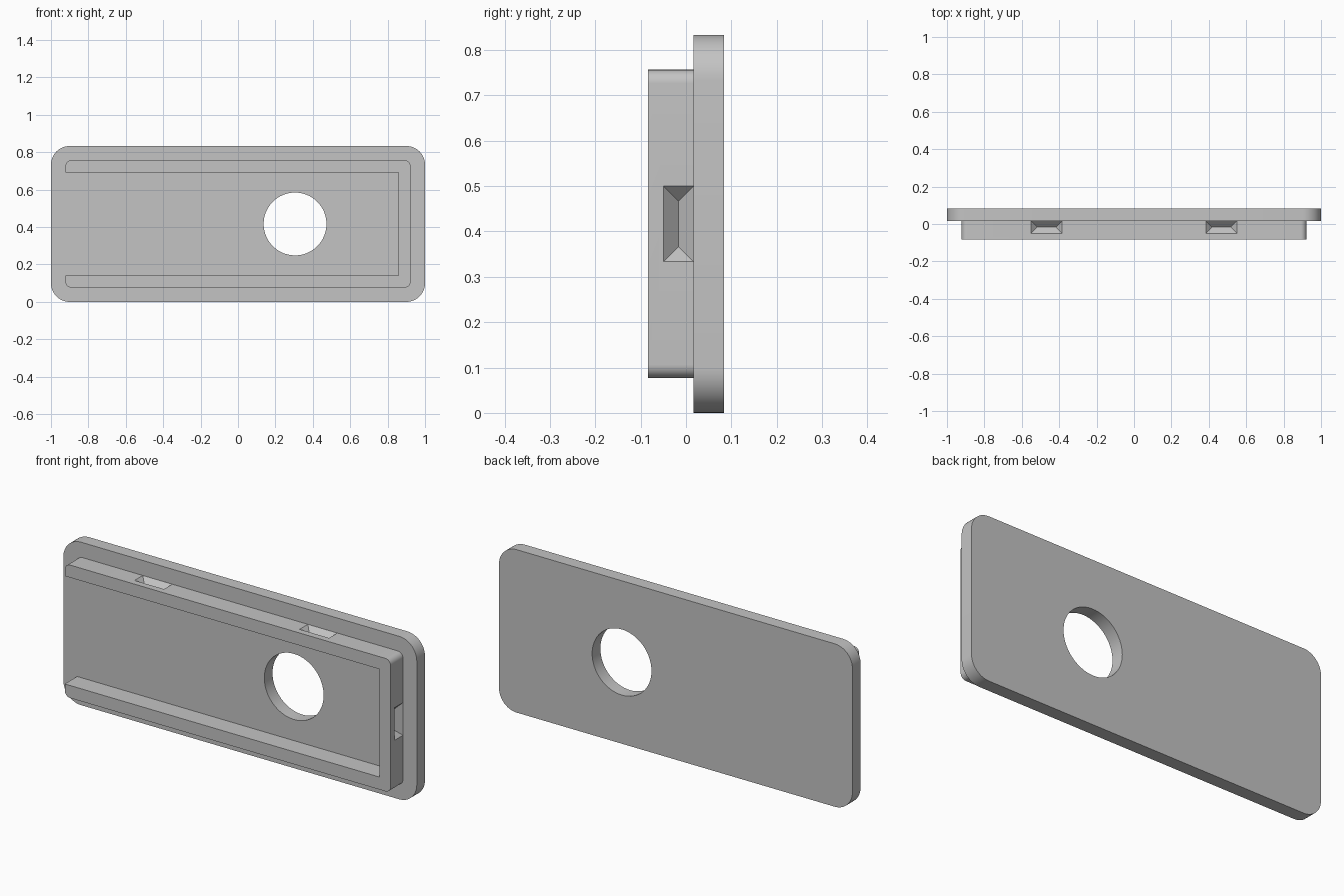
import bpy, bmesh, math
from mathutils import Matrix, Vector

if "Cube" in bpy.data.objects:
    bpy.data.objects.remove(bpy.data.objects["Cube"], do_unlink=True)

MID = 0.4167           # height of the horizontal centre line
BACK, FACE, FRONT = 0.0833, 0.0167, -0.0833

grey = bpy.data.materials.new("plain grey")
grey.use_nodes = True
colour = (0.55, 0.55, 0.55, 1)
grey.diffuse_color = colour
grey.node_tree.nodes["Principled BSDF"].inputs["Base Color"].default_value = colour


def finish(name, bm):
    bmesh.ops.recalc_face_normals(bm, faces=bm.faces)
    mesh = bpy.data.meshes.new(name)
    bm.to_mesh(mesh)
    bm.free()
    mesh.materials.append(grey)
    obj = bpy.data.objects.new(name, mesh)
    bpy.context.collection.objects.link(obj)
    return obj


def rounded_outline(half_w, half_h, radius, steps=12):
    """Rounded rectangle, starting at the lower left corner, going round by the right."""
    points = []
    for i, (sx, sz) in enumerate([(-1, -1), (1, -1), (1, 1), (-1, 1)]):
        for k in range(steps + 1):
            a = math.pi + (i + k / steps) * math.pi / 2
            points.append((sx * (half_w - radius) + radius * math.cos(a),
                           sz * (half_h - radius) + radius * math.sin(a)))
    return points


def prism(name, outline, y0, y1):
    bm = bmesh.new()
    face = bm.faces.new([bm.verts.new((x, y0, MID + z)) for x, z in outline])
    made = bmesh.ops.extrude_face_region(bm, geom=[face])["geom"]
    bmesh.ops.translate(bm, vec=(0, y1 - y0, 0),
                        verts=[v for v in made if isinstance(v, bmesh.types.BMVert)])
    return finish(name, bm)


def pocket_cutter(position, turn):
    """Hipped wedge pointing down, its sides sloping at 45 degrees."""
    half_len, half_wid, extra = 0.0833, 0.0333, 0.01
    bm = bmesh.new()
    a, b = half_len + extra, half_wid + extra
    rim = [bm.verts.new((x, y, extra)) for x, y in [(-a, -b), (a, -b), (a, b), (-a, b)]]
    left, right = [bm.verts.new((s * (half_len - half_wid), 0, -half_wid)) for s in (-1, 1)]
    for f in (rim, (rim[0], rim[1], right, left), (rim[2], rim[3], left, right),
              (rim[1], rim[2], right), (rim[3], rim[0], left)):
        bm.faces.new(f)
    bm.transform(Matrix.Translation(position) @ Matrix.Rotation(turn, 4, 'Y'))
    return finish("pocket_cutter", bm)


def cut(obj, cutter):
    bpy.context.view_layer.objects.active = obj
    mod = obj.modifiers.new("cut", 'BOOLEAN')
    mod.operation, mod.solver, mod.object = 'DIFFERENCE', 'EXACT', cutter
    bpy.ops.object.modifier_apply(modifier=mod.name)
    bpy.data.objects.remove(cutter, do_unlink=True)


# Back plate with a round through hole
plate = prism("back_plate", rounded_outline(1, MID, 0.1), FACE, BACK)
bm = bmesh.new()
bmesh.ops.create_cone(bm, cap_ends=True, segments=64, radius1=0.168, radius2=0.168, depth=0.4,
                      matrix=Matrix.Translation((0.305, 0, MID)) @ Matrix.Rotation(math.pi / 2, 4, 'X'))
cut(plate, finish("hole_cutter", bm))

# U-shaped rail, open at its right end, slightly sunk into the plate
W, H, IN_X, IN_Z = 0.922, 0.34, 0.858, 0.276
outline = rounded_outline(W, H, 0.03) + [(-W, IN_Z), (IN_X, IN_Z), (IN_X, -IN_Z), (-W, -IN_Z)]
rail = prism("u_rail", outline, FRONT, FACE + 0.003)

# Wedge pockets in the rail's outer walls: two above, two below, one at the closed end
pocket_y = -0.0167
for x in (-0.467, 0.467):
    cut(rail, pocket_cutter(Vector((x, pocket_y, MID + H)), 0))
    cut(rail, pocket_cutter(Vector((x, pocket_y, MID - H)), math.pi))
cut(rail, pocket_cutter(Vector((W, pocket_y, MID)), math.pi / 2))

# Smooth rounded corners, sharp edges elsewhere
for obj in (plate, rail):
    bpy.ops.object.select_all(action='DESELECT')
    obj.select_set(True)
    bpy.context.view_layer.objects.active = obj
    bpy.ops.object.shade_smooth_by_angle(angle=math.radians(30))
